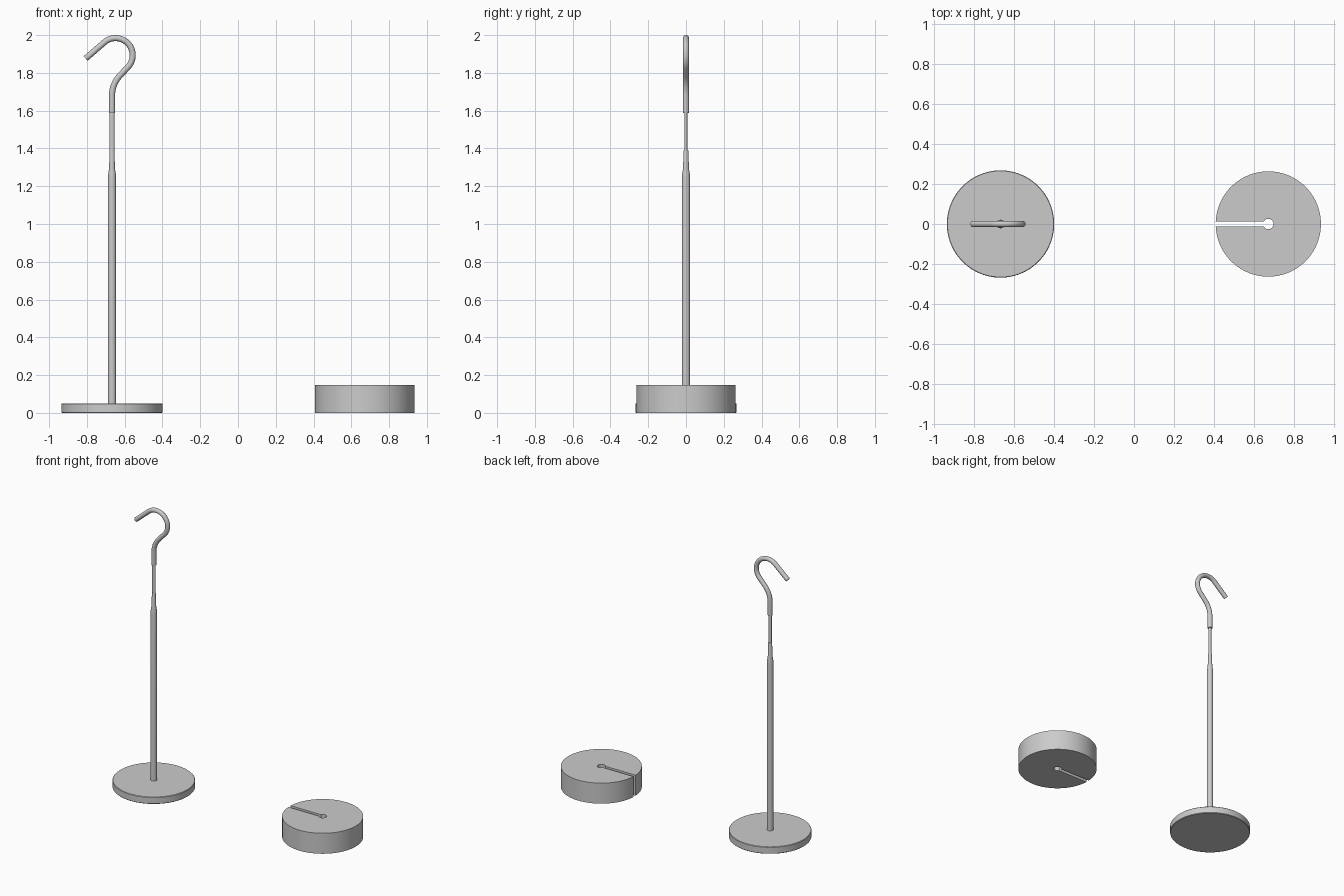
import bpy, bmesh
from math import sin, cos, pi, radians, asin

if "Cube" in bpy.data.objects:
    bpy.data.objects.remove(bpy.data.objects["Cube"])

HX, WX = -0.667, 0.671      # hanger and weight centres


def finish(name, bm, angle=35):
    bmesh.ops.recalc_face_normals(bm, faces=bm.faces)
    me = bpy.data.meshes.new(name)
    bm.to_mesh(me)
    bm.free()
    ob = bpy.data.objects.new(name, me)
    bpy.context.collection.objects.link(ob)
    smooth(ob, angle)
    return ob


def smooth(ob, angle=35):
    bpy.ops.object.select_all(action='DESELECT')
    ob.select_set(True)
    bpy.context.view_layer.objects.active = ob
    bpy.ops.object.shade_smooth_by_angle(angle=radians(angle))


def lathe(name, profile, x, n=48, sy=1.0):
    """Closed solid of revolution from (radius, z) pairs; sy flattens it in y."""
    bm = bmesh.new()
    rings = [[bm.verts.new((x + r * cos(2 * pi * i / n), sy * r * sin(2 * pi * i / n), z))
              for i in range(n)] for r, z in profile]
    for a, b in zip(rings, rings[1:]):
        for i in range(n):
            j = (i + 1) % n
            bm.faces.new((a[i], a[j], b[j], b[i]))
    bm.faces.new(rings[0])
    bm.faces.new(rings[-1])
    return finish(name, bm)


def arc(cx, cz, r, a0, a1, n):
    return [(cx + r * cos(radians(a0 + (a1 - a0) * i / n)),
             cz + r * sin(radians(a0 + (a1 - a0) * i / n))) for i in range(n + 1)]


# Hanger: base disc, tapered rod, flattened neck
lathe("base_disc", [(0.265, 0), (0.268, 0.003), (0.268, 0.047), (0.265, 0.05)], HX, 96)
lathe("rod", [(0.0215, 0.04), (0.0215, 1.245), (0.0205, 1.262), (0.0155, 1.295),
              (0.0130, 1.385), (0.0115, 1.392)], HX, 32)
lathe("neck", [(0.0125, 1.38), (0.0125, 1.60)], HX, 24, 0.6)

# Hook: S-bend, round bow, straight tip
path = [(HX, 1.588), (HX, 1.63)]
path += arc(HX + 0.154, 1.68, 0.154, 180, 135, 10)
path += arc(-0.648, 1.8935, 0.0905, -45, 131, 36)
path += [(-0.807, 1.876)]
cu = bpy.data.curves.new("hook", 'CURVE')
cu.dimensions = '3D'
sp = cu.splines.new('POLY')
sp.points.add(len(path) - 1)
for p, (x, z) in zip(sp.points, path):
    p.co = (x, 0, z, 1)
cu.bevel_depth = 0.016
cu.bevel_resolution = 6
cu.use_fill_caps = True
hook = bpy.data.objects.new("hook", cu)
bpy.context.collection.objects.link(hook)
bpy.context.view_layer.objects.active = hook
hook.select_set(True)
bpy.ops.object.convert(target='MESH')
smooth(bpy.context.view_layer.objects.active)

# Slotted weight: keyhole outline extruded upwards
R, H, S, T = 0.263, 0.026, 0.0125, 0.147
ao, ai = 180 - asin(S / R) * 180 / pi, 180 - asin(S / H) * 180 / pi
outline = arc(WX, 0, R, -ao, ao, 96) + arc(WX, 0, H, ai, -ai, 24)
bm = bmesh.new()
face = bm.faces.new([bm.verts.new((x, y, 0)) for x, y in outline])
top = bmesh.ops.extrude_face_region(bm, geom=[face], use_keep_orig=True)["geom"]
for v in top:
    if isinstance(v, bmesh.types.BMVert):
        v.co.z = T
bmesh.ops.triangulate(bm, faces=[f for f in bm.faces if len(f.verts) > 4])
finish("slotted_weight", bm)
